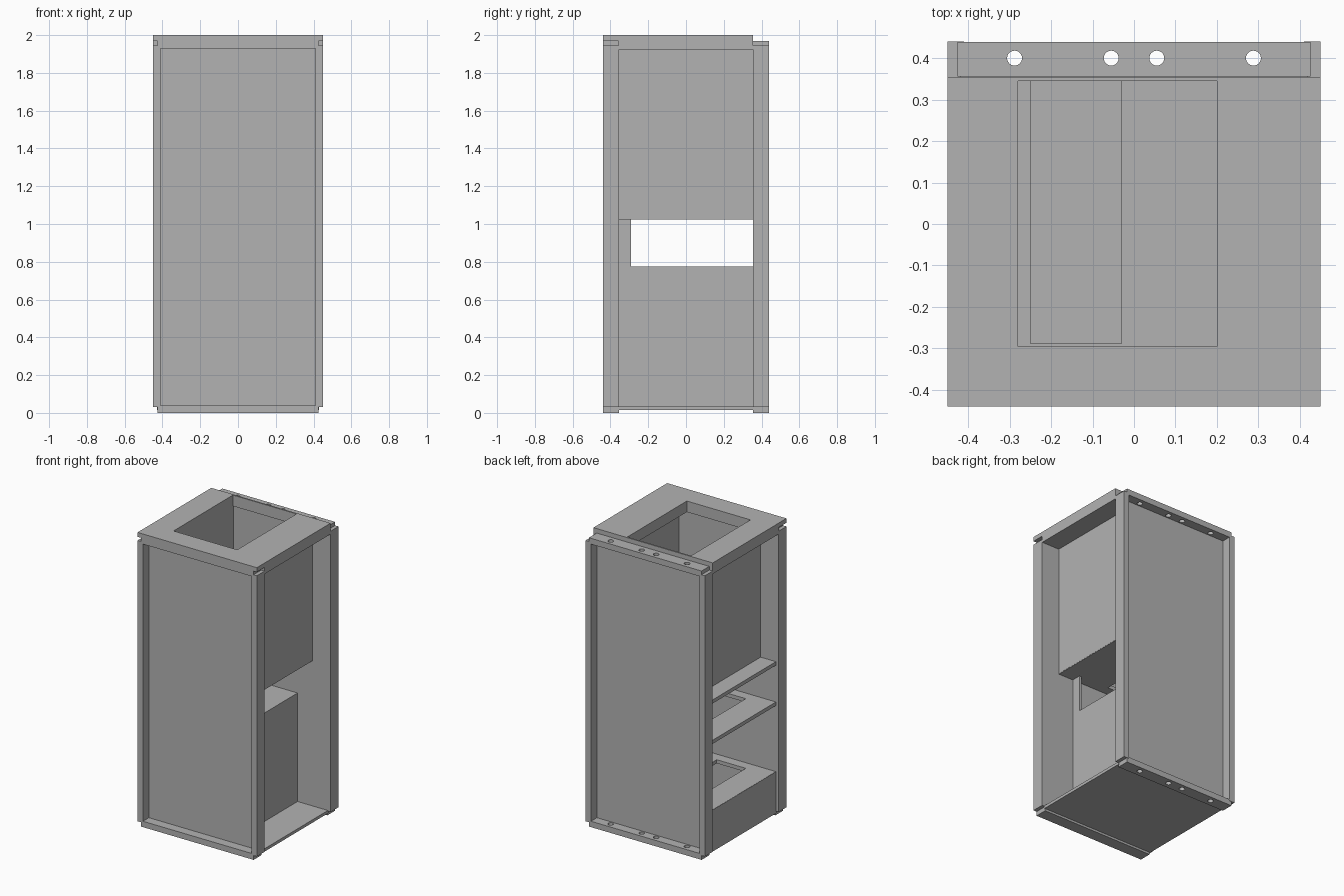
import bpy
import bmesh
from mathutils import Vector

old = bpy.data.objects.get("Cube")
if old:
    bpy.data.objects.remove(old, do_unlink=True)

grey = bpy.data.materials.new("plain_grey")
grey.use_nodes = True
colour = (0.45, 0.45, 0.45, 1)
grey.diffuse_color = colour
grey.node_tree.nodes["Principled BSDF"].inputs["Base Color"].default_value = colour


def box(name, x, y, z):
    """Box given by its (min, max) range on each axis."""
    bm = bmesh.new()
    bmesh.ops.create_cube(bm, size=1)
    for v in bm.verts:
        v.co = Vector([r[0] if c < 0 else r[1] for c, r in zip(v.co, (x, y, z))])
    return finish(name, bm)


def finish(name, bm):
    mesh = bpy.data.meshes.new(name)
    bm.to_mesh(mesh)
    bm.free()
    mesh.materials.append(grey)
    ob = bpy.data.objects.new(name, mesh)
    bpy.context.collection.objects.link(ob)
    return ob


def cut(ob, cutter):
    """Subtract the cutter, bake the result and delete the cutter."""
    mod = ob.modifiers.new("cut", "BOOLEAN")
    mod.operation = "DIFFERENCE"
    mod.solver = "EXACT"
    mod.object = cutter
    deps = bpy.context.evaluated_depsgraph_get()
    baked = bpy.data.meshes.new_from_object(ob.evaluated_get(deps))
    ob.modifiers.clear()
    ob.data = baked
    bpy.data.objects.remove(cutter, do_unlink=True)


def bolt_hole(x, y, z):
    bm = bmesh.new()
    bmesh.ops.create_cone(bm, cap_ends=True, segments=24, radius1=0.018,
                          radius2=0.018, depth=0.2)
    bmesh.ops.translate(bm, vec=(x, y, z), verts=bm.verts)
    return finish("hole_cutter", bm)


# Front and back trays: recessed web, side flanges, top and bottom flanges
for name, s in (("front", -1), ("back", 1)):
    def depth(a, b):
        return tuple(sorted((s * a, s * b)))
    box(name + "_panel", (-0.42, 0.42), depth(0.355, 0.375), (0.02, 1.95))
    for side, d in (("right", -1), ("left", 1)):
        box(f"{name}_{side}_flange", tuple(sorted((d * 0.41, d * 0.45))),
            depth(0.355, 0.44), (0.03, 1.945))
    for level, z in (("bottom", (0, 0.04)), ("top", (1.93, 1.97))):
        flange = box(f"{name}_{level}_flange", (-0.425, 0.425), depth(0.356, 0.439), z)
        if name == "back":
            for x in (-0.288, -0.055, 0.055, 0.288):
                cut(flange, bolt_hole(x, 0.4, z[0]))

# Top slab with its lip over the front and the chute opening
slab = box("top_slab", (-0.45, 0.45), (-0.357, 0.355), (1.925, 2))
cut(slab, box("opening_cutter", (-0.28, 0.2), (-0.295, 0.345), (1.8, 2.1)))
box("top_lip", (-0.45, 0.45), (-0.44, -0.357), (1.97, 2))

# Floor
box("floor", (-0.43, 0.43), (-0.36, 0.36), (0.015, 0.035))

# Upper chute walls
box("chute_left_wall", (0.3, 0.315), (-0.356, 0.356), (1.028, 1.93))
box("chute_right_wall", (-0.315, -0.283), (-0.356, 0.356), (1.03, 1.93))

# Shelves, each with the same rectangular cutout
for name, top, right in (("upper", 1.05, 0.314), ("middle", 0.775, 0.2), ("lower", 0.3, 0.2)):
    shelf = box(name + "_shelf", (-0.43, right), (-0.356, 0.356), (top - 0.025, top))
    cut(shelf, box("shelf_cutter", (-0.25, -0.03), (-0.288, 0.345), (top - 0.1, top + 0.1)))

# Lower inner wall with a window open to the back panel
wall = box("lower_inner_wall", (0.185, 0.201), (-0.356, 0.356), (0.03, 1.03))
cut(wall, box("window_cutter", (0.1, 0.3), (-0.29, 0.4), (0.775, 1.1)))

# Closing panel under the lowest shelf
box("lower_side_panel", (-0.431, -0.415), (-0.356, 0.356), (0.03, 0.299))
